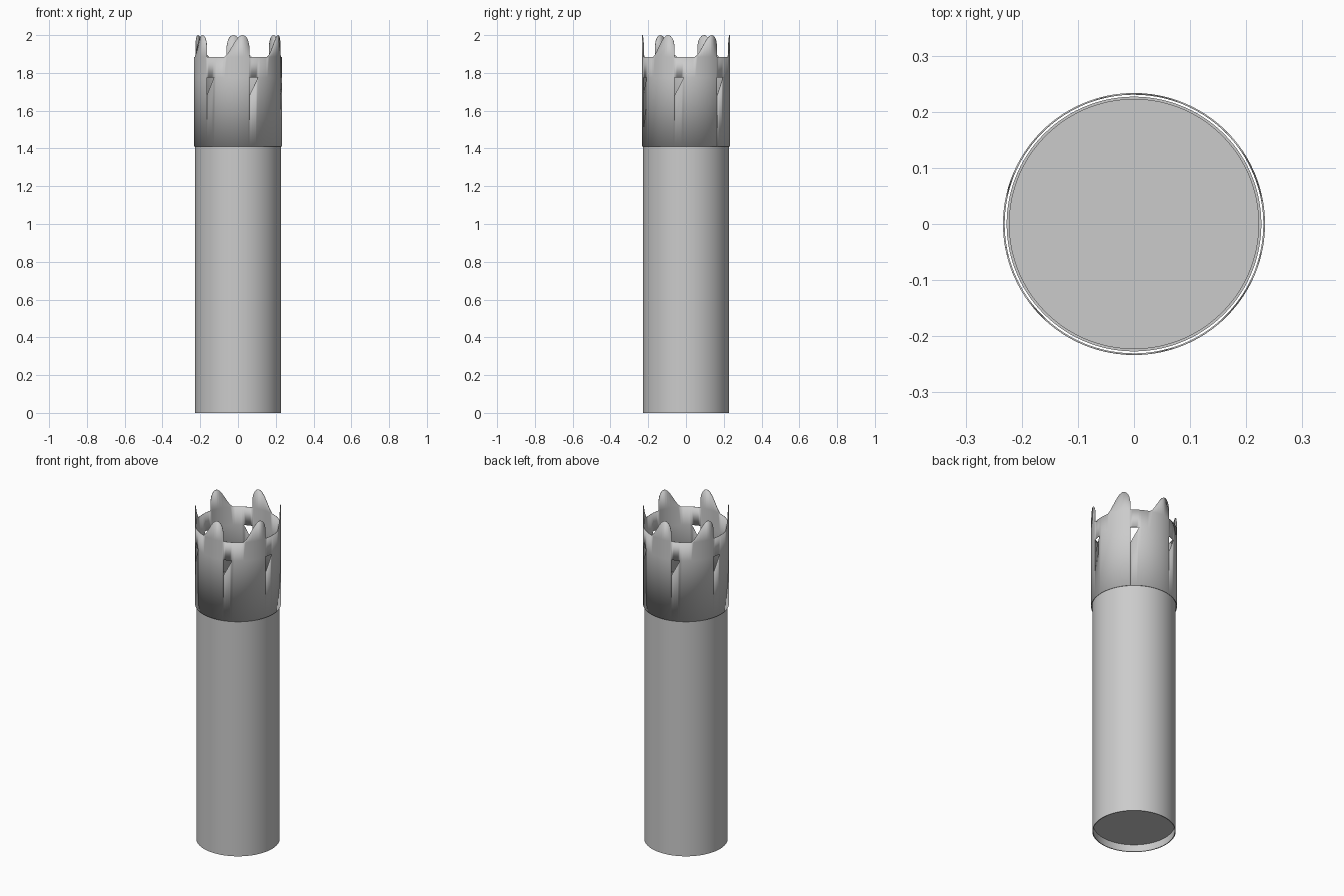
import bpy, bmesh, math

cube = bpy.data.objects.get("Cube")
if cube:
    bpy.data.objects.remove(cube, do_unlink=True)

mat = bpy.data.materials.new("plain_grey")
mat.use_nodes = True
GREY = (0.6, 0.6, 0.6, 1)
mat.diffuse_color = GREY
mat.node_tree.nodes["Principled BSDF"].inputs["Base Color"].default_value = GREY

# Main sizes
TUBE_R, TUBE_IN, TUBE_TOP, FLOOR_Z = 0.227, 0.222, 1.5, 0.043
COLLAR_R, WALL = 0.232, 0.003
COLLAR_Z, SILL_Z, LINTEL_Z, PARAPET_Z = 1.41, 1.68, 1.775, 1.885
START, SECTORS, WINDOW, GAP = 45, 6, 12, 27
STEP = 360 / SECTORS


def finish(name, bm):
    bmesh.ops.remove_doubles(bm, verts=bm.verts, dist=1e-5)
    bmesh.ops.recalc_face_normals(bm, faces=bm.faces)
    mesh = bpy.data.meshes.new(name)
    bm.to_mesh(mesh)
    bm.free()
    ob = bpy.data.objects.new(name, mesh)
    bpy.context.collection.objects.link(ob)
    mesh.materials.append(mat)
    bpy.ops.object.select_all(action='DESELECT')
    ob.select_set(True)
    bpy.context.view_layer.objects.active = ob
    bpy.ops.object.shade_smooth_by_angle(angle=math.radians(35))
    return ob


# Long thin-walled tube, lathed from a wall profile
bm = bmesh.new()
profile = [(TUBE_R, 0), (TUBE_R, TUBE_TOP), (TUBE_IN, TUBE_TOP), (TUBE_IN, 0)]
verts = [bm.verts.new((r, 0, z)) for r, z in profile]
edges = [bm.edges.new((verts[i], verts[(i + 1) % 4])) for i in range(4)]
bmesh.ops.spin(bm, geom=verts + edges, cent=(0, 0, 0), axis=(0, 0, 1),
               angle=2 * math.pi, steps=120, use_merge=True)
finish("tube", bm)

# Recessed floor disc
bm = bmesh.new()
bmesh.ops.create_cone(bm, cap_ends=True, segments=120, radius1=TUBE_IN,
                      radius2=TUBE_IN, depth=0.004)
bmesh.ops.translate(bm, verts=bm.verts, vec=(0, 0, FLOOR_Z + 0.002))
finish("floor", bm)

# Wrapped collar: body strip, triangular windows, band and fin-shaped merlons
FIN = [(0, 0), (0.1, 0.012), (0.2, 0.03), (0.32, 0.057), (0.45, 0.085),
       (0.57, 0.105), (0.67, 0.114), (0.74, 0.115), (0.82, 0.111),
       (0.9, 0.1), (0.96, 0.083), (1, 0.055)]
bm = bmesh.new()


def point(angle, z):
    a = math.radians(START + angle)
    return bm.verts.new((COLLAR_R * math.cos(a), COLLAR_R * math.sin(a), z))


def panel(a, b, low_a, low_b, top_a, top_b):
    corners = [point(a, low_a), point(b, low_b)]
    if top_b > low_b:
        corners.append(point(b, top_b))
    if top_a > low_a:
        corners.append(point(a, top_a))
    bm.faces.new(corners)


def body_top(angle):
    return SILL_Z + (LINTEL_Z - SILL_Z) * min(1, angle / WINDOW)


fin_angles = [GAP + (STEP - GAP) * t for t, h in FIN]
columns = [3 * i for i in range(GAP // 3)] + fin_angles
heights = [0] * (GAP // 3) + [h for t, h in FIN]
for s in range(SECTORS):
    base = s * STEP
    for i in range(len(columns) - 1):
        a, b = columns[i], columns[i + 1]
        # Narrow open seam below the first window
        slit = 0.4 if s == 0 and i == 0 else 0
        panel(base + a + slit, base + b, COLLAR_Z, COLLAR_Z, body_top(a), body_top(b))
        panel(base + a, base + b, LINTEL_Z, LINTEL_Z, PARAPET_Z, PARAPET_Z)
        if heights[i] + heights[i + 1] > 0:
            panel(base + a, base + b, PARAPET_Z, PARAPET_Z,
                  PARAPET_Z + heights[i], PARAPET_Z + heights[i + 1])
collar = finish("collar", bm)
solid = collar.modifiers.new("thickness", 'SOLIDIFY')
solid.thickness = WALL
solid.offset = 0
